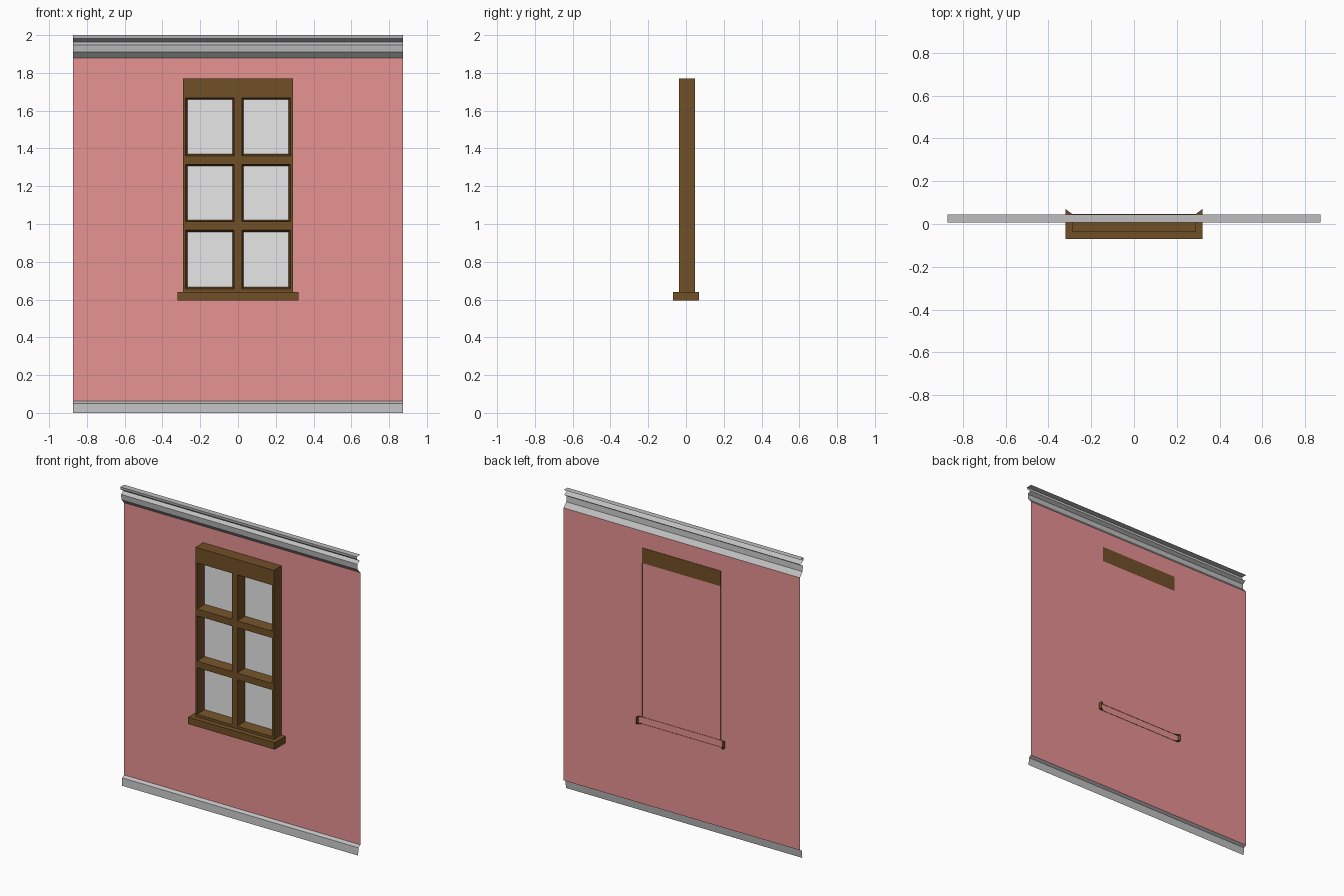
import bpy, bmesh

if "Cube" in bpy.data.objects:
    bpy.data.objects.remove(bpy.data.objects["Cube"])


def material(name, color):
    m = bpy.data.materials.new(name)
    m.diffuse_color = (*color, 1)
    m.use_nodes = True
    m.node_tree.nodes["Principled BSDF"].inputs["Base Color"].default_value = m.diffuse_color
    return m


PINK = material("pink_wall", (0.81, 0.29, 0.294))
GREY = material("grey_trim", (0.52, 0.52, 0.52))
BROWN = material("brown_wood", (0.166, 0.08, 0.021))
GLASS = material("pale_glass", (0.80, 0.80, 0.80))

HALF = 0.873      # half wall width
WALL_Y = 0.045    # wall sheet, window backs poke just past it
BACK_Y = 0.0475
FRONT_Y = -0.036


def finish(name, bm, *mats):
    me = bpy.data.meshes.new(name)
    bm.to_mesh(me)
    bm.free()
    for m in mats:
        me.materials.append(m)
    ob = bpy.data.objects.new(name, me)
    bpy.context.collection.objects.link(ob)
    return ob


def strip(name, profile, mat):
    """Sweep an open (y, z) profile, listed bottom to top, along the wall."""
    bm = bmesh.new()
    rows = [[bm.verts.new((x, y, z)) for x in (-HALF, HALF)] for y, z in profile]
    for a, b in zip(rows, rows[1:]):
        bm.faces.new((a[0], a[1], b[1], b[0]))
    return finish(name, bm, mat)


# Wall sheet and its mouldings
strip("wall", [(WALL_Y, 0.06), (WALL_Y, 1.88)], PINK)
strip("baseboard", [(0.02, 0), (0.025, 0.05), (WALL_Y, 0.062)], GREY)
strip("cornice", [(WALL_Y, 1.88), (0.017, 1.91), (0.013, 1.948), (0.037, 1.963),
                  (0.008, 1.983), (0.006, 2.0), (WALL_Y, 2.0)], GREY)

# Window frame: front grid, inset panes, sides pulled back to the wall
xs = [-0.29, -0.277, -0.02, 0.02, 0.277, 0.29]
zs = [0.64, 0.657, 0.968, 1.012, 1.315, 1.361, 1.668, 1.77]
bm = bmesh.new()
grid = [[bm.verts.new((x, FRONT_Y, z)) for x in xs] for z in zs]
panes = []
for j in range(len(zs) - 1):
    for i in range(len(xs) - 1):
        f = bm.faces.new((grid[j][i], grid[j][i + 1], grid[j + 1][i + 1], grid[j + 1][i]))
        if i in (1, 3) and j in (1, 3, 5):
            panes.append(f)
bm.normal_update()
border = [e for e in bm.edges if e.is_boundary]
ext = bmesh.ops.extrude_edge_only(bm, edges=border)
for v in ext["geom"]:
    if isinstance(v, bmesh.types.BMVert):
        v.co.y = BACK_Y
bmesh.ops.inset_individual(bm, faces=panes, thickness=0.013, depth=-0.066)
for f in panes:
    f.material_index = 1
# lintel back, visible behind the wall
bm.faces.new([bm.verts.new((x, BACK_Y, z)) for x, z in
              ((0.29, 1.668), (-0.29, 1.668), (-0.29, 1.77), (0.29, 1.77))])
bmesh.ops.remove_doubles(bm, verts=bm.verts, dist=0.0005)
bm.normal_update()
finish("window_frame", bm, BROWN, GLASS)

# Sill: board whose mitred ears reach behind the wall, back left open
outline = [(-0.29, BACK_Y), (-0.32, 0.07), (-0.32, -0.07),
           (0.32, -0.07), (0.32, 0.07), (0.29, BACK_Y)]
bm = bmesh.new()
low, high = [[bm.verts.new((x, y, z)) for x, y in outline] for z in (0.594, 0.64)]
bm.faces.new(low[::-1])
bm.faces.new(high)
for i in range(1, 4):
    bm.faces.new((low[i], low[i + 1], high[i + 1], high[i]))
finish("window_sill", bm, BROWN)
